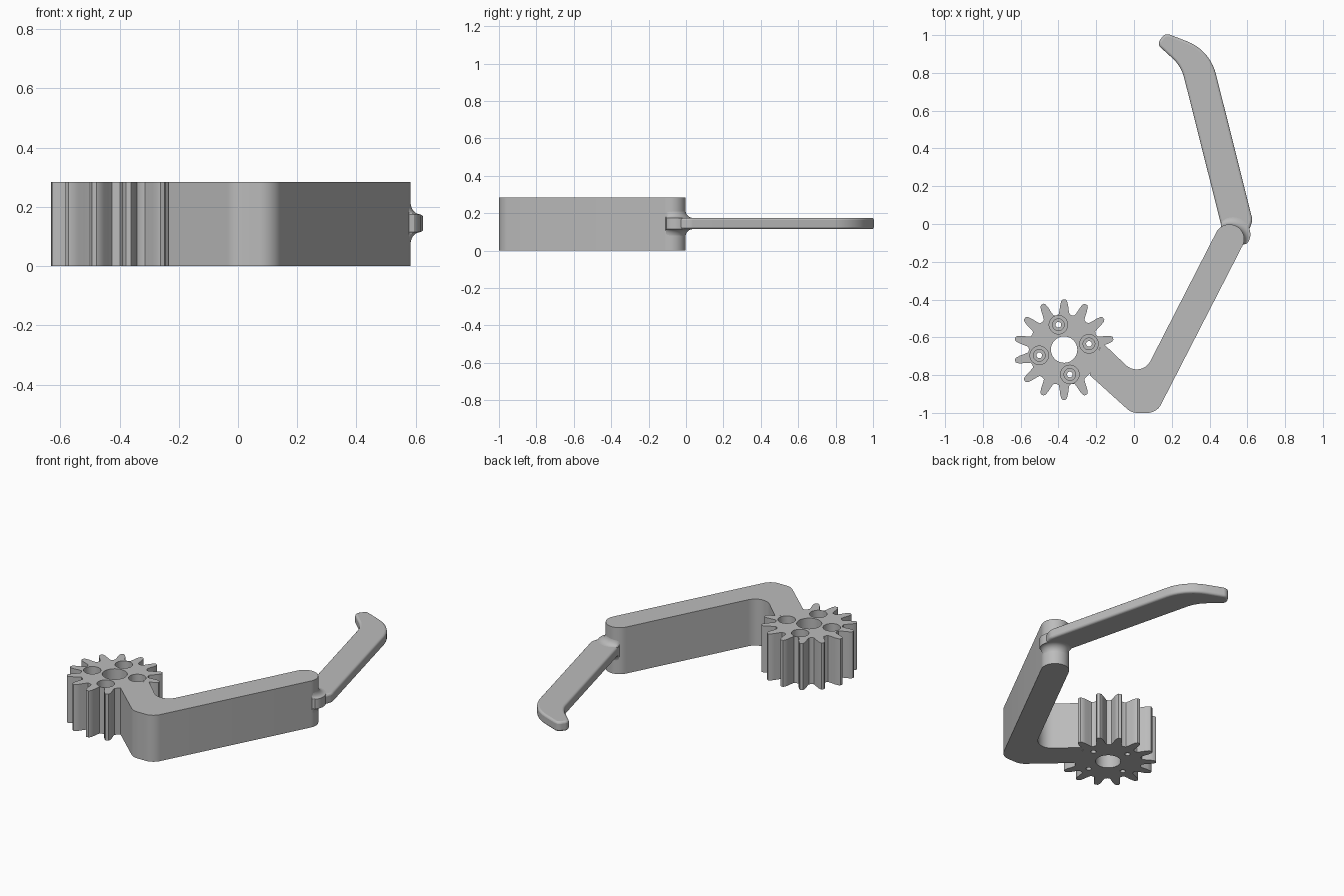
import bpy, bmesh, math
from mathutils import Vector

cube = bpy.data.objects.get("Cube")
if cube:
    bpy.data.objects.remove(cube, do_unlink=True)

HEIGHT = 0.285
GEAR = Vector((-0.37, -0.665))
ARM_END = Vector((0.505, -0.08))

grey = bpy.data.materials.new("plain grey")
grey.use_nodes = True
colour = (0.5, 0.5, 0.5, 1)
grey.diffuse_color = colour
grey.node_tree.nodes["Principled BSDF"].inputs["Base Color"].default_value = colour


def finish(name, bm):
    """Turn a bmesh into a named grey object."""
    bmesh.ops.recalc_face_normals(bm, faces=bm.faces)
    mesh = bpy.data.meshes.new(name)
    bm.to_mesh(mesh)
    bm.free()
    mesh.materials.append(grey)
    obj = bpy.data.objects.new(name, mesh)
    bpy.context.collection.objects.link(obj)
    return obj


def loft(name, rings):
    """Skin a stack of equal-length rings and cap both ends."""
    bm = bmesh.new()
    rows = [[bm.verts.new(p) for p in ring] for ring in rings]
    for low, high in zip(rows, rows[1:]):
        for i in range(len(low)):
            bm.faces.new((low[i - 1], low[i], high[i], high[i - 1]))
    bm.faces.new(rows[0])
    bm.faces.new(rows[-1])
    return finish(name, bm)


def prism(name, outline, z0, z1):
    return loft(name, [[(p[0], p[1], z) for p in outline] for z in (z0, z1)])


def rounded(corners, steps=10):
    """Polygon outline from (x, y, radius) corners."""
    points = []
    for i, (x, y, radius) in enumerate(corners):
        c = Vector((x, y))
        if not radius:
            points.append(c)
            continue
        a = (Vector(corners[i - 1][:2]) - c).normalized()
        b = (Vector(corners[(i + 1) % len(corners)][:2]) - c).normalized()
        half = a.angle(b) / 2
        centre = c + (a + b).normalized() * radius / math.sin(half)
        start = c + a * radius / math.tan(half) - centre
        end = c + b * radius / math.tan(half) - centre
        sweep = math.atan2(start.cross(end), start.dot(end))
        for k in range(steps + 1):
            t = sweep * k / steps
            ct, st = math.cos(t), math.sin(t)
            points.append(centre + Vector((start.x * ct - start.y * st,
                                           start.x * st + start.y * ct)))
    return points


def polar(centre, radius, angle):
    return centre + radius * Vector((math.cos(angle), math.sin(angle)))


def smooth(obj, angle=30):
    bpy.ops.object.select_all(action="DESELECT")
    obj.select_set(True)
    bpy.context.view_layer.objects.active = obj
    bpy.ops.object.shade_smooth_by_angle(angle=math.radians(angle))


def drill(obj, centre, profile):
    """Cut a stepped round hole given as (radius, z) pairs."""
    rings = []
    for radius, z in profile:
        ring = [polar(centre, radius, math.tau * i / 32) for i in range(32)]
        rings.append([(p.x, p.y, z) for p in ring])
    cutter = loft("hole_cutter", rings)
    cutter.hide_render = True
    mod = obj.modifiers.new("hole", "BOOLEAN")
    mod.operation = "DIFFERENCE"
    mod.solver = "EXACT"
    mod.object = cutter
    bpy.context.view_layer.objects.active = obj
    bpy.ops.object.modifier_apply(modifier=mod.name)
    bpy.data.objects.remove(cutter, do_unlink=True)


# Gear: fourteen teeth, two of them replaced by the arm root
TEETH, ROOT = 14, 0.186
half_tooth = [(0.15, 0.19), (0.115, 0.21), (0.09, 0.235), (0.06, 0.257), (0.03, 0.266)]
tooth = [(-a, r) for a, r in half_tooth] + [(a, r) for a, r in reversed(half_tooth)]
outline = []
for i in range(TEETH):
    mid = math.pi / 2 + math.tau * i / TEETH
    if i in (9, 10):
        outline += [polar(GEAR, ROOT, mid + a) for a in (-0.1, 0, 0.1)]
    else:
        outline += [polar(GEAR, r, mid + a) for a, r in tooth]
    outline.append(polar(GEAR, ROOT, mid + math.pi / TEETH))
gear = prism("gear", outline, 0, HEIGHT)

# Axle bore and four counterbored screw holes
drill(gear, GEAR, [(0.07, -0.1), (0.07, 0.4)])
for i in range(4):
    drill(gear, polar(GEAR, 0.135, math.radians(13 + 90 * i)),
          [(0.015, -0.1), (0.015, 0.05), (0.031, 0.05), (0.031, 0.1),
           (0.049, 0.1), (0.049, 0.4)])
smooth(gear)

# Bent arm with a round end
arm = prism("arm", rounded([
    (-0.17, -0.626, 0), (-0.195, -0.70, 0), (-0.235, -0.80, 0),
    (-0.013, -1.0, 0.08), (0.12, -1.0, 0.08),
    (0.61, -0.046, 0.077), (0.471, 0.025, 0.077),
    (0.037, -0.823, 0.082)]), 0, HEIGHT)
smooth(arm)

# Thin curved finger with softened rims
finger = prism("finger", rounded([
    (0.5, -0.1, 0), (0.585, -0.1, 0), (0.628, 0.02, 0.06),
    (0.402, 0.92, 0.25), (0.165, 1.012, 0.035), (0.122, 0.952, 0.03),
    (0.25, 0.835, 0.2), (0.46, 0.0, 0)]), 0.115, 0.175)
bevel = finger.modifiers.new("soft_rim", "BEVEL")
bevel.width = 0.012
bevel.segments = 3
bevel.limit_method = "ANGLE"
bevel.angle_limit = math.radians(60)
smooth(finger, 40)

# Concave collar blending the finger into the arm end
FLARE, STEPS = 0.045, 8
upper = []
for k in range(STEPS + 1):
    t = math.pi / 2 * k / STEPS
    upper.append((FLARE * (1 - math.sin(t)), 0.03 + FLARE * (1 - math.cos(t))))
profile = [(d, 0.145 - h) for d, h in reversed(upper)] + [(d, 0.145 + h) for d, h in upper]
rings = []
for d, z in profile:
    ring = [(ARM_END.x, ARM_END.y, z)]
    for i in range(25):
        t = i / 24
        spread = math.sqrt(max(0, math.sin(math.pi * t)))
        p = polar(ARM_END, 0.077 + d * spread, math.radians(-22 + 147 * t))
        ring.append((p.x, p.y, z))
    rings.append(ring)
collar = loft("finger_collar", rings)
smooth(collar)
